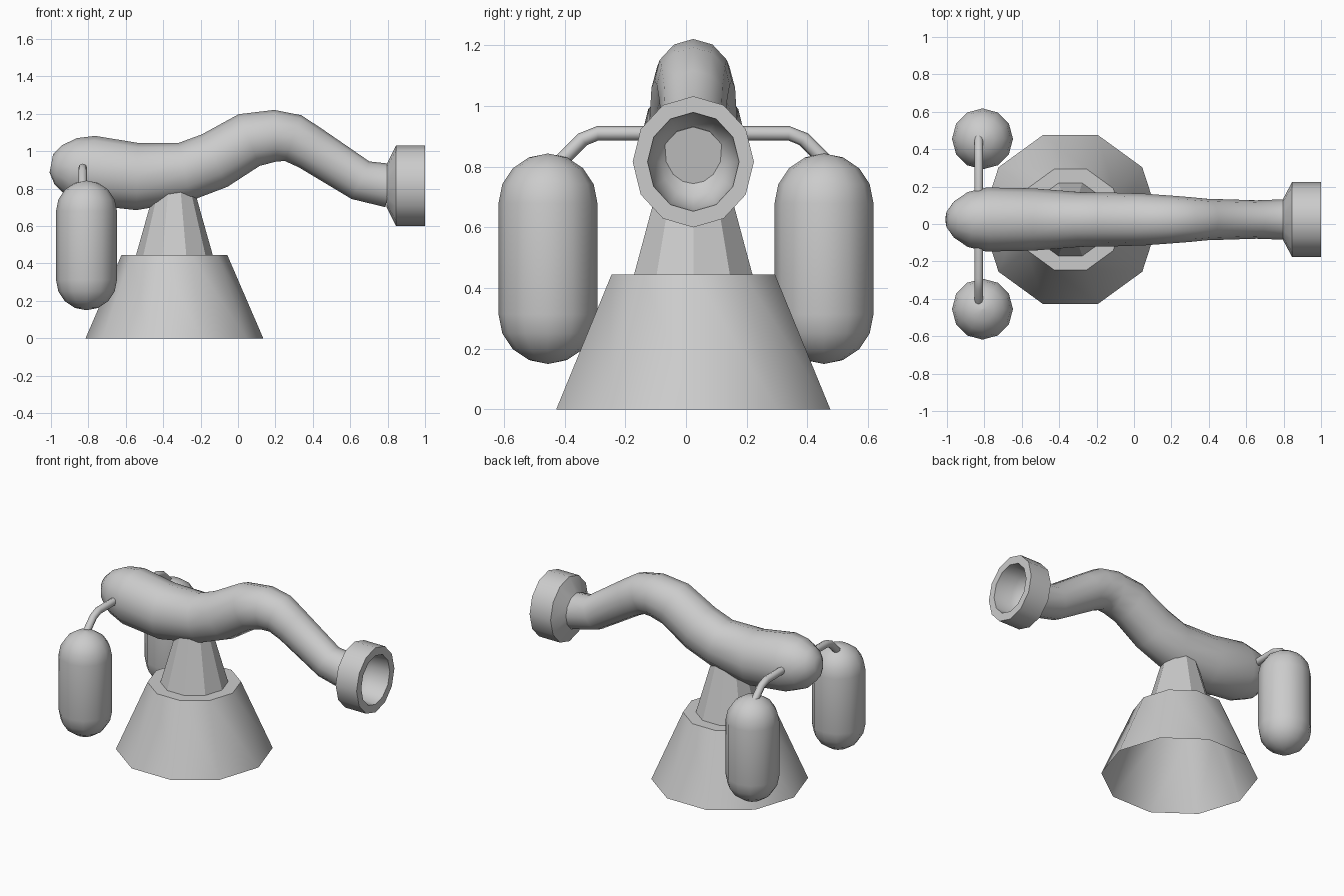
import bpy, bmesh
from math import sin, cos, pi, radians
from mathutils import Vector

if "Cube" in bpy.data.objects:
    bpy.data.objects.remove(bpy.data.objects["Cube"])

YC = 0.024   # centre line of the barrel and stand


def sweep(name, stations, sides, side_axis, squash=1.0, caps=(True, True), tangent=None,
          phase=0.0, smooth=50):
    """Skin rings of (point, radius) along a path; side_axis stays fixed across the path."""
    bm = bmesh.new()
    side = Vector(side_axis)
    pts = [Vector(p) for p, r in stations]
    rings = []
    for i, (p, r) in enumerate(stations):
        t = Vector(tangent) if tangent else (
            pts[min(i + 1, len(pts) - 1)] - pts[max(i - 1, 0)]).normalized()
        up = t.cross(side)
        rings.append([bm.verts.new(pts[i] + side * (r * squash * sin(a)) + up * (r * cos(a)))
                      for a in (phase + 2 * pi * k / sides for k in range(sides))])
    for a, b in zip(rings, rings[1:]):
        for k in range(sides):
            j = (k + 1) % sides
            bm.faces.new((a[k], a[j], b[j], b[k]))
    if caps[0]:
        bm.faces.new(rings[0][::-1])
    if caps[1]:
        bm.faces.new(rings[-1])
    bmesh.ops.recalc_face_normals(bm, faces=bm.faces)
    me = bpy.data.meshes.new(name)
    bm.to_mesh(me)
    bm.free()
    ob = bpy.data.objects.new(name, me)
    bpy.context.collection.objects.link(ob)
    if smooth:
        bpy.ops.object.select_all(action='DESELECT')
        ob.select_set(True)
        bpy.context.view_layer.objects.active = ob
        bpy.ops.object.shade_smooth_by_angle(angle=radians(smooth))
    return ob


def upright(name, x, y, profile, sides, **kw):
    """Lathe a (radius, z) profile about a vertical axis."""
    return sweep(name, [((x, y, z), r) for r, z in profile], sides, (0, 1, 0),
                 tangent=(0, 0, 1), **kw)


# Ten-sided stand: open-bottomed foot and faceted neck
upright("base", -0.34, YC, [(0.475, 0), (0.283, 0.445)], 10, caps=(False, True), smooth=40)
upright("neck", -0.34, YC, [(0.205, 0.445), (0.085, 0.87)], 10, smooth=0)

# Curved body, tapering from rounded tail to muzzle: x, z, radius
body = [(-0.998, 0.935, 0.05), (-0.962, 0.928, 0.105), (-0.89, 0.914, 0.158),
        (-0.79, 0.899, 0.185), (-0.54, 0.865, 0.18), (-0.285, 0.89, 0.158),
        (-0.125, 0.95, 0.156), (0.06, 1.06, 0.149), (0.2, 1.083, 0.138),
        (0.295, 1.07, 0.13), (0.39, 1.015, 0.12), (0.655, 0.845, 0.111),
        (0.81, 0.816, 0.117)]
sweep("barrel", [((x, YC, z), r) for x, z, r in body], 12, (0, 1, 0), squash=0.925)

# Flared muzzle with a hollow, bowl-ended bore
muzzle = [(0.795, 0.115), (0.845, 0.216), (1.0, 0.216), (1.0, 0.163),
          (0.88, 0.15), (0.82, 0.115), (0.79, 0.06), (0.78, 0.02)]
sweep("muzzle", [((x, YC, 0.816), r) for x, r in muzzle], 12, (0, 1, 0), squash=0.925,
      tangent=(1, 0, 0), caps=(False, True))

# Side tanks and their feed pipes
R, LOW, HIGH = 0.163, 0.15, 0.843
arc = [i * pi / 8 for i in range(5)]
capsule = [(max(R * sin(a), 0.002), LOW + R - R * cos(a)) for a in arc]
capsule += [(max(R * cos(a), 0.002), HIGH - R + R * sin(a)) for a in arc]
for label, s in (("left", -1), ("right", 1)):
    upright(label + "_tank", -0.81, s * 0.455, capsule, 12)
    path = [(0.08, 0.91), (0.315, 0.91), (0.365, 0.89), (0.46, 0.795)]
    sweep(label + "_pipe", [((-0.83, YC + s * d, z), 0.024) for d, z in path], 8, (1, 0, 0))
